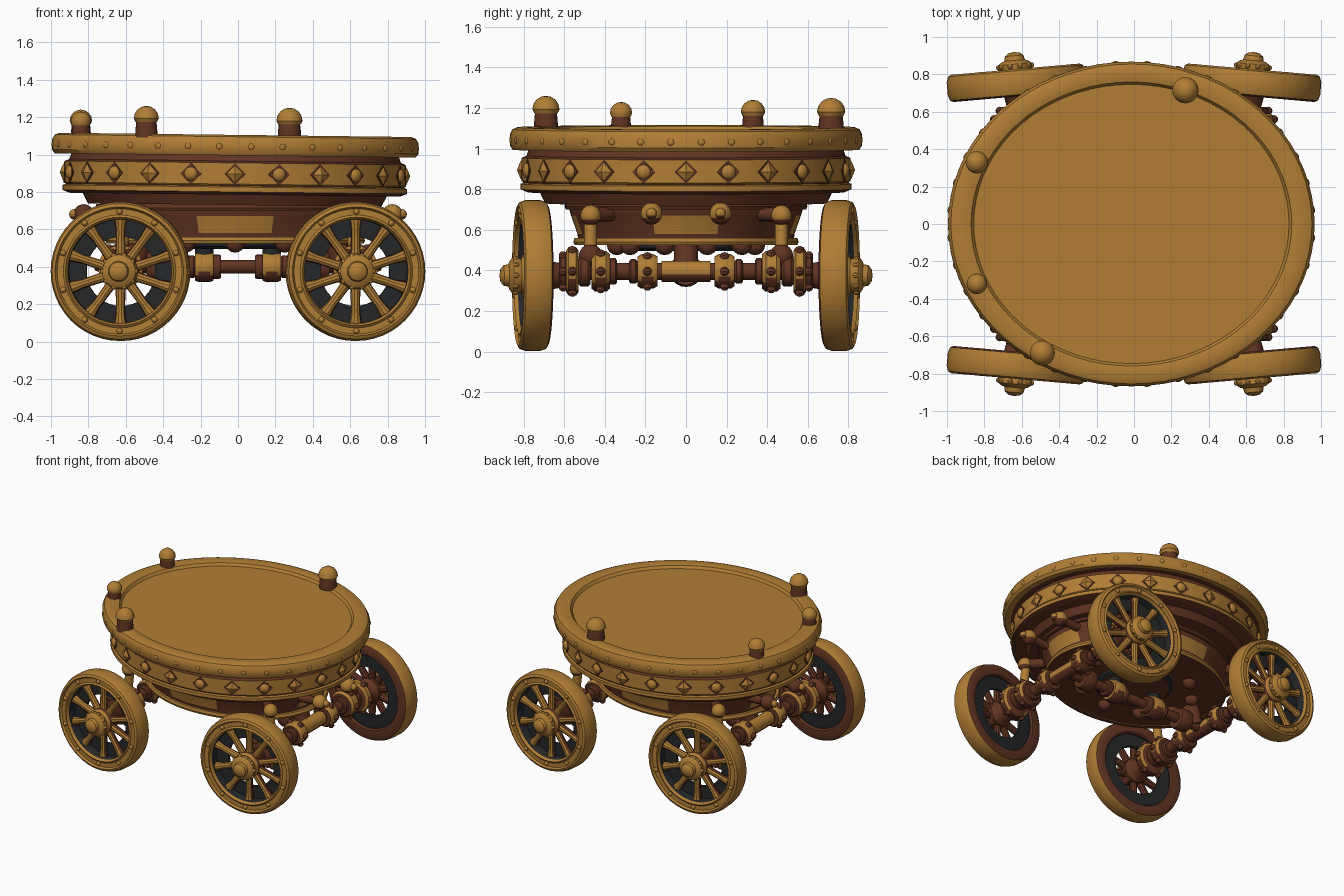
import bpy, bmesh, math
from mathutils import Matrix, Vector

if "Cube" in bpy.data.objects:
    bpy.data.objects.remove(bpy.data.objects["Cube"])

T, R = Matrix.Translation, Matrix.Rotation
I4 = Matrix.Identity(4)


def material(name, rgb):
    m = bpy.data.materials.new(name)
    m.diffuse_color = (*rgb, 1)
    m.use_nodes = True
    m.node_tree.nodes["Principled BSDF"].inputs["Base Color"].default_value = m.diffuse_color
    return m


MATS = [material("antique gold", (0.44, 0.207, 0.036)),
        material("dark brown wood", (0.12, 0.034, 0.017)),
        material("charcoal iron", (0.018, 0.02, 0.021))]
GOLD, BROWN, IRON = 0, 1, 2


def lathe(name, pts, mats=GOLD, world=I4, seg=24, closed=False, copies=(I4,), rule=None, under=None):
    """Spin (radius, height) points round local z, once per matrix in copies.
    under: material for faces that point down in the world."""
    bm = bmesh.new()
    n = len(pts)
    edges = n if closed else n - 1
    for M in copies:
        rows = []
        for k in range(seg):
            a = math.tau * k / seg
            rows.append([bm.verts.new(M @ Vector((r * math.cos(a), r * math.sin(a), z))) for r, z in pts])
        for k in range(seg):
            A, B = rows[k], rows[(k + 1) % seg]
            for j in range(edges):
                f = bm.faces.new((A[j], B[j], B[(j + 1) % n], A[(j + 1) % n]))
                f.material_index = mats if isinstance(mats, int) else mats[j]
                if rule and rule(j, k) is not None:
                    f.material_index = rule(j, k)
    bmesh.ops.remove_doubles(bm, verts=bm.verts, dist=1e-5)
    bmesh.ops.recalc_face_normals(bm, faces=bm.faces)
    if under is not None:
        bm.normal_update()
        turn = world.to_3x3()
        for f in bm.faces:
            if (turn @ f.normal).z < -.45:
                f.material_index = under
    me = bpy.data.meshes.new(name)
    bm.to_mesh(me)
    bm.free()
    for m in MATS:
        me.materials.append(m)
    ob = bpy.data.objects.new(name, me)
    bpy.context.collection.objects.link(ob)
    ob.matrix_world = world
    if seg > 4:
        me.shade_smooth()
        me.set_sharp_from_angle(angle=math.radians(35))
    return ob


def dome(r, h):
    return [(r * math.cos(a), h * math.sin(a)) for a in (0, .4, .8, 1.2, math.pi / 2)]


def ball(r):
    return [(r * math.sin(math.pi * i / 8), -r * math.cos(math.pi * i / 8)) for i in range(9)]


def aim(p, d):
    return T(Vector(p)) @ Vector(d).to_track_quat('Z', 'Y').to_matrix().to_4x4()


def rod(name, p, q, r, mat, under=None):
    p, q = Vector(p), Vector(q)
    h = (q - p).length
    return lathe(name, [(0, 0), (r, 0), (r, h), (0, h)], mat, aim(p, q - p), 12, under=under)


CX = -0.015
TILT = T((CX, 0, 1.0)) @ R(0.012, 4, 'Y') @ T((0, 0, -1.0))


def around(rx, ry, z, count, first=0.0):
    """Outward-facing matrices spaced round an ellipse."""
    out = []
    for i in range(count):
        t = math.tau * (i + first) / count
        c, s = math.cos(t), math.sin(t)
        out.append(aim((rx * c, ry * s, z), (c / rx, s / ry, 0)))
    return out


# Oval deck with raised rim
OVAL = Matrix.Diagonal((0.98, 0.868, 1, 1))
lathe("deck_rim", [(0, 1.0), (.94, 1.0), (.985, .995), (1, 1.015), (1, 1.07), (.985, 1.095), (.96, 1.105),
                   (.90, 1.105), (.875, 1.10), (.86, 1.08), (0, 1.08)],
      [BROWN] + [GOLD] * 9, TILT, 72, copies=[OVAL])
lathe("rim_studs", dome(.018, .008), GOLD, TILT, 8, copies=around(.978, .866, 1.043, 36, .5))

# Upper tub: gold band between brown mouldings
lathe("upper_tub", [(.89, 1.005), (.905, .965), (.93, .955), (.93, .842), (.925, .836), (.925, .832),
                    (.94, .826), (.94, .80), (.90, .785), (.83, .785), (.80, .73), (0, .73)],
      [BROWN, BROWN, GOLD, GOLD, BROWN, GOLD, GOLD, BROWN, BROWN, BROWN, BROWN], TILT, 72, copies=[OVAL])
spots = around(.911, .807, .895, 24)
lathe("band_stud_plates", [(.058, -.02), (.058, .004), (0, .004)], BROWN, TILT, 4, copies=spots)
lathe("band_diamonds", [(.05, 0), (.044, .008), (0, .026)], GOLD, TILT, 4, copies=spots[0::2])
lathe("band_round_studs", dome(.038, .026), GOLD, TILT, 12, copies=spots[1::2])

# Lower tub with gold panels on four sides
LOW = Matrix.Diagonal((.72, .575, 1, 1))
panel = lambda j, k: GOLD if j == 2 and (k + 3) % 16 < 6 else None
lathe("lower_tub", [(1, .74), (1, .70), (.985, .67), (.93, .58), (.92, .53), (0, .53)], BROWN,
      T((CX, 0, 0)), 64, copies=[LOW], rule=panel)
lathe("lower_ring", [(.9, .525), (.955, .525), (.965, .54), (.955, .56), (.9, .56)],
      [BROWN, GOLD, GOLD, GOLD, GOLD], T((CX, 0, 0)), 64, True, [LOW])
lathe("upper_ring", [(.95, .70), (1.03, .70), (1.04, .715), (1.03, .735), (.95, .735)], BROWN,
      T((CX, 0, 0)), 64, True, [LOW])

# Knobbed brackets round the lower tub
for s in (-1, 1):
    for y in (-.17, .17):
        rod("end_bracket", (s * .66, y, .67), (s * .80, y, .68), .03, BROWN)
        lathe("end_knob", ball(.055), GOLD if s > 0 else BROWN, T((s * .825, y, .68)), 14, under=BROWN)
        lathe("end_knob_tip", ball(.028), GOLD, T((s * .875, y, .68)), 10, under=BROWN)
lathe("underside_knobs", ball(.05), BROWN, T((CX, 0, 0)), 12,
      copies=[T(m.translation) for m in around(.45, .34, .525, 10, .5)])

# Posts with ball tops on the rim
for x, y, r, top in ((-.84, .33, .06, 1.24), (-.84, -.32, .055, 1.23),
                     (-.49, -.69, .067, 1.26), (.275, .715, .07, 1.25)):
    b = top - r
    lathe("post", [(0, 1.09), (r * .9, 1.09), (r * .88, 1.12), (r * .8, b - .01), (0, b - .01)], BROWN, T((x, y, 0)), 20)
    lathe("post_ball", [(0, b - .02), (r * .85, b - .02)] + [(a, b + c) for a, c in dome(r, r)], GOLD, T((x, y, 0)), 24)

# Wheels
STEP = math.tau / 10
for sx in (-1, 1):
    for sy in (-1, 1):
        W = T((sx * .628, sy * .755, .375)) @ R(math.radians(-5 * sx * sy), 4, 'Z') @ R(-sy * math.pi / 2, 4, 'X')
        lathe("wheel_rim", [(.278, -.055), (.278, .05), (.29, .068), (.302, .058), (.335, .058), (.345, .073),
                            (.362, .064), (.372, .035), (.372, -.035), (.362, -.064), (.345, -.073), (.288, -.068)],
              [IRON] + [GOLD] * 8 + [BROWN] * 3, W, 48, True)
        lathe("wheel_rim_studs", dome(.017, .016), GOLD, W, 8,
              copies=[R(STEP * (i + .5), 4, 'Z') @ T((.319, 0, .058)) for i in range(10)])
        lathe("wheel_inner_ring", [(.185, -.045), (.28, -.045), (.28, -.02), (.185, -.02)], IRON, W, 40, True)
        # spokes: gold outside, brown flanks and back
        back = lambda j, k: BROWN if 1 < k < 8 else None
        lathe("wheel_spokes", [(.03, .05), (.026, .12), (.024, .22), (.034, .285)], GOLD, W, 10,
              copies=[R(STEP * (i + .5), 4, 'Z') @ R(math.pi / 2, 4, 'Y') @ R(math.pi * 1.1, 4, 'Z') for i in range(10)],
              rule=back)
        lathe("wheel_hub", [(0, -.14), (.06, -.14), (.075, -.06), (.095, -.04), (.095, .04), (.082, .06),
                            (.09, .075), (.09, .10), (.07, .115), (.055, .12), (.05, .145), (.03, .16), (0, .165)],
              [BROWN] * 4 + [GOLD] * 8, W, 24)
        lathe("wheel_hub_studs", ball(.014), GOLD, W, 8,
              copies=[R(STEP * i, 4, 'Z') @ T((.088, 0, .088)) for i in range(10)])

# Cross axles, built as stepped turned shafts along y
for sx in (-1, 1):
    A = T((sx * .628, 0, .395)) @ R(-math.pi / 2, 4, 'X')
    rod("axle", (sx * .628, -.66, .395), (sx * .628, .66, .395), .042, BROWN)
    lathe("axle_sleeve", [(.04, -.12), (.052, -.12), (.052, .12), (.04, .12)], GOLD, A, 20, True, under=BROWN)
    for s in (-1, 1):
        for y, w, r, m in ((.19, .05, .085, GOLD), (.26, .02, .06, BROWN), (.42, .045, .1, GOLD),
                           (.36, .02, .065, BROWN), (.50, .03, .075, BROWN), (.56, .03, .12, GOLD),
                           (.605, .02, .09, BROWN)):
            lathe("axle_collar", [(.03, -w), (r * .85, -w), (r, -w * .6), (r, w * .6), (r * .85, w), (.03, w)],
                  [BROWN, m, m, m, BROWN, BROWN], A @ T((0, 0, s * y)), 20, True, under=BROWN)
            if r >= .085:
                lathe("collar_bolts", ball(.022), BROWN, A @ T((0, 0, s * y)), 8,
                      copies=[R(math.tau * i / 6, 4, 'Z') @ T((r, 0, 0)) for i in range(6)])
        # Suspension strut from axle to lower tub
        rod("strut", (sx * .628, s * .47, .44), (sx * .60, s * .47, .66), .032, GOLD)
        lathe("strut_knob", ball(.052), GOLD, T((sx * .61, s * .47, .67)), 14, under=BROWN)
        rod("strut_arm", (sx * .61, s * .47, .67), (sx * .48, s * .34, .68), .035, BROWN)
        lathe("strut_foot", ball(.06), BROWN, T((sx * .628, s * .47, .47)), 14)

# Long beam joining the two axles
rod("long_beam", (-.63, 0, .4), (.63, 0, .4), .036, BROWN)
for s in (-1, 1):
    for x, w, r, m in ((.18, .05, .082, GOLD), (.115, .025, .065, BROWN), (.25, .02, .06, BROWN), (.44, .05, .08, BROWN)):
        lathe("beam_collar", [(.03, -w), (r * .9, -w), (r, -w * .6), (r, w * .6), (r * .9, w), (.03, w)], m,
              T((s * x, 0, .4)) @ R(math.pi / 2, 4, 'Y'), 20, True, under=BROWN)
    rod("beam_hanger", (s * .18, 0, .42), (s * .18, 0, .54), .05, IRON)
    rod("axle_hanger", (s * .56, 0, .40), (s * .52, 0, .54), .06, BROWN)
lathe("turntable", [(0, .495), (.25, .495), (.27, .51), (.27, .535), (0, .535)], [BROWN, IRON, IRON, IRON], seg=32)
